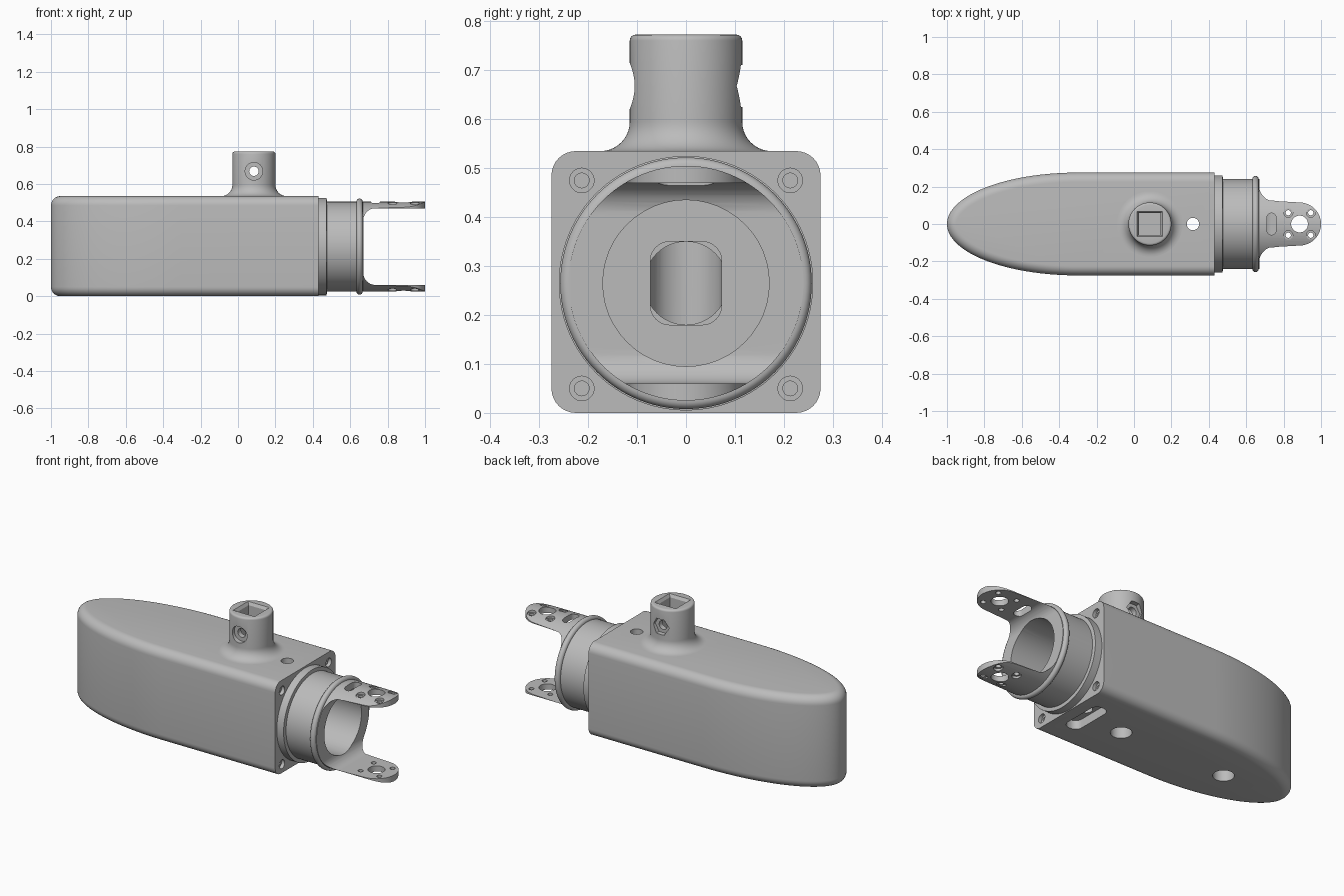
import bpy, bmesh
from math import pi, sin, cos, sqrt
from mathutils import Matrix, Vector

if "Cube" in bpy.data.objects:
    bpy.data.objects.remove(bpy.data.objects["Cube"])

grey = bpy.data.materials.new("plain grey")
grey.use_nodes = True
COLOUR = (0.5, 0.5, 0.5, 1)
grey.diffuse_color = COLOUR
grey.node_tree.nodes["Principled BSDF"].inputs["Base Color"].default_value = COLOUR

MID = 0.265       # height of the bore axis
POST_X = 0.085    # position of the upright socket
HORN_X = 0.885    # centre of the arm tip


def finish(name, bm):
    bmesh.ops.remove_doubles(bm, verts=bm.verts, dist=1e-5)
    bmesh.ops.recalc_face_normals(bm, faces=bm.faces)
    mesh = bpy.data.meshes.new(name)
    bm.to_mesh(mesh)
    bm.free()
    mesh.materials.append(grey)
    ob = bpy.data.objects.new(name, mesh)
    bpy.context.collection.objects.link(ob)
    return ob


def place(axis, a, b, h):
    return {"x": (h, a, b), "y": (a, h, b), "z": (a, b, h)}[axis]


def prism_mesh(points, lo, hi, axis):
    bm = bmesh.new()
    verts = [bm.verts.new(place(axis, a, b, lo)) for a, b in points]
    face = bm.faces.new(verts)
    grown = bmesh.ops.extrude_face_region(bm, geom=[face])["geom"]
    shift = Vector(place(axis, 0, 0, hi - lo))
    bmesh.ops.translate(bm, vec=shift, verts=[g for g in grown if isinstance(g, bmesh.types.BMVert)])
    return bm


def prism(name, points, lo, hi, axis):
    return finish(name, prism_mesh(points, lo, hi, axis))


def rounded(ca, cb, ha, hb, r, n=12):
    """Rounded rectangle; a circle or slot when r equals the half size."""
    pts = []
    for k, (sa, sb) in enumerate([(1, 1), (-1, 1), (-1, -1), (1, -1)]):
        for i in range(n + 1):
            t = (k + i / n) * pi / 2
            p = (ca + sa * (ha - r) + r * cos(t), cb + sb * (hb - r) + r * sin(t))
            if not pts or (abs(p[0] - pts[-1][0]) + abs(p[1] - pts[-1][1])) > 1e-5:
                pts.append(p)
    if abs(pts[0][0] - pts[-1][0]) + abs(pts[0][1] - pts[-1][1]) < 1e-5:
        pts.pop()
    return pts


def lathe(name, profile, axis, a, b, steps=96, start=0.0):
    """Revolve (distance along axis, radius) pairs."""
    bm = bmesh.new()
    vs = [bm.verts.new((r * cos(start), r * sin(start), h)) for h, r in profile]
    es = [bm.edges.new(pair) for pair in zip(vs, vs[1:])]
    bmesh.ops.spin(bm, geom=vs + es, cent=(0, 0, 0), axis=(0, 0, 1), angle=2 * pi, steps=steps)
    for v in bm.verts:
        v.co = place(axis, a + v.co.x, b + v.co.y, v.co.z)
    return finish(name, bm)


def combine(ob, tool, mode="DIFFERENCE"):
    mod = ob.modifiers.new("cut", "BOOLEAN")
    mod.operation, mod.solver, mod.object = mode, "EXACT", tool
    bpy.context.view_layer.objects.active = ob
    bpy.ops.object.modifier_apply(modifier=mod.name)
    bpy.data.objects.remove(tool)


def hole(ob, axis, a, b, r, lo, hi):
    combine(ob, prism("cutter", rounded(a, b, r, r, r), lo, hi, axis))


def smooth(ob):
    bpy.ops.object.select_all(action="DESELECT")
    ob.select_set(True)
    bpy.context.view_layer.objects.active = ob
    bpy.ops.object.shade_smooth_by_angle(angle=0.5)


# Body: half-ellipse nose with a straight tail, rounded along top and bottom
END, WIDE, TALL = 0.43, 0.275, 0.535
outline = [(END, -WIDE), (END, WIDE)]
for i in range(65):
    t = pi / 2 + pi * i / 64
    outline.append((-0.3 + 0.7 * cos(t), WIDE * sin(t)))
bm = prism_mesh(outline, 0, TALL, "z")
rim = [e for e in bm.edges
       if abs(e.verts[0].co.z - e.verts[1].co.z) < 1e-4
       and not all(abs(v.co.x - END) < 1e-4 for v in e.verts)]
bmesh.ops.bevel(bm, geom=rim, offset=0.05, segments=8, profile=0.5, affect="EDGES")
body = finish("body", bm)

# Bolt holes in the end face
for y in (-0.213, 0.213):
    for z in (0.05, 0.475):
        hole(body, "x", y, z, 0.025, END - 0.02, END + 0.1)
        hole(body, "x", y, z, 0.015, END - 0.15, END)
# Underside holes, cable slot and vertical pin hole
for x in (POST_X, -0.59):
    hole(body, "z", x, 0, 0.055, -0.1, 0.12)
combine(body, prism("cutter", rounded(0.315, 0, 0.045, 0.13, 0.04), -0.1, 0.05, "z"))
hole(body, "z", 0.315, 0, 0.033, -0.1, 0.7)
# Two-flat shaft recess with a round back wall
recess = prism("cutter", rounded(MID * 0, MID, 0.085, 0.085, 0.085), 0.1, 0.6, "x")
combine(recess, prism("flats", rounded(0.4, 0, 0.25, 0.073, 0.073), -0.1, 0.7, "z"), "INTERSECT")
combine(body, recess)
smooth(body)

# Upright socket with flared foot and rounded lip
foot = [(TALL + 0.06 * (1 - cos(t)), 0.175 - 0.06 * sin(t))
        for t in [pi / 2 * i / 10 for i in range(11)]]
lip = [(0.761 + 0.012 * sin(t), 0.103 + 0.012 * cos(t))
       for t in [pi / 2 * i / 4 for i in range(5)]]
post = lathe("socket_post", [(0.5, 0), (0.5, 0.175)] + foot + lip + [(0.773, 0)],
             "z", POST_X, 0)
q = sqrt(2)
combine(post, lathe("cutter", [(0.56, 0), (0.56, 0.058 * q), (0.757, 0.058 * q),
                               (0.773, 0.068 * q), (0.9, 0.068 * q), (0.9, 0)],
                    "z", POST_X, 0, steps=4, start=pi / 4))
hole(post, "y", POST_X, 0.668, 0.025, -0.3, 0.3)
hole(post, "y", POST_X, 0.668, 0.047, -0.3, -0.088)
hexagon = [(POST_X + 0.05 * cos(k * pi / 3), 0.668 + 0.05 * sin(k * pi / 3)) for k in range(6)]
combine(post, prism("cutter", hexagon, 0.088, 0.3, "y"))
smooth(post)

# Yoke: flanged tube with a bead, whose far end becomes two arms
R = 0.24
bead = [(0.65 - 0.017 * cos(t), R + 0.017 * sin(t)) for t in [pi * i / 12 for i in range(13)]]
yoke = lathe("bearing_yoke", [(END, 0), (END, 0.26), (0.473, 0.26), (0.475, 0.25),
                              (0.475, R)] + bead + [(1.0, R), (1.0, 0)], "x", 0, MID)

# Arm outline seen from above: concave shoulders and a round tip
half = [(0.4, 0.3), (0.668, 0.3)]
half += [(0.77 - 0.1 * cos(t), 0.235 - 0.113 * sin(t)) for t in [pi / 2 * i / 12 for i in range(13)]]
half += [(HORN_X + 0.115 * cos(t), 0.115 * sin(t)) for t in [pi / 2.1 * (1 - i / 16) for i in range(16)]]
arm_outline = half + [(1.0, 0)] + [(x, -y) for x, y in reversed(half)]
combine(yoke, prism("outline", arm_outline, -0.2, 0.8, "z"), "INTERSECT")
# Gap between the arms and the bore
combine(yoke, prism("cutter", rounded(1.07, MID, 0.4, 0.205, 0.065), -0.4, 0.4, "y"))
hole(yoke, "x", 0, MID, 0.17, END + 0.01, 0.9)
combine(yoke, prism("cutter", rounded(0, MID, 0.073, 0.085, 0.04), 0.3, 0.5, "x"))
# Horn mounting holes through both arms, countersunk outside
hole(yoke, "z", HORN_X, 0, 0.045, -0.1, 0.7)
for dx in (-0.06, 0.06):
    for y in (-0.06, 0.06):
        hole(yoke, "z", HORN_X + dx, y, 0.014, -0.1, 0.7)
        hole(yoke, "z", HORN_X + dx, y, 0.024, 0.488, 0.7)
        hole(yoke, "z", HORN_X + dx, y, 0.024, -0.1, 2 * MID - 0.488)
# Cable slot in the upper arm
combine(yoke, prism("cutter", rounded(0.735, 0, 0.025, 0.058, 0.025), 0.4, 0.7, "z"))
smooth(yoke)
